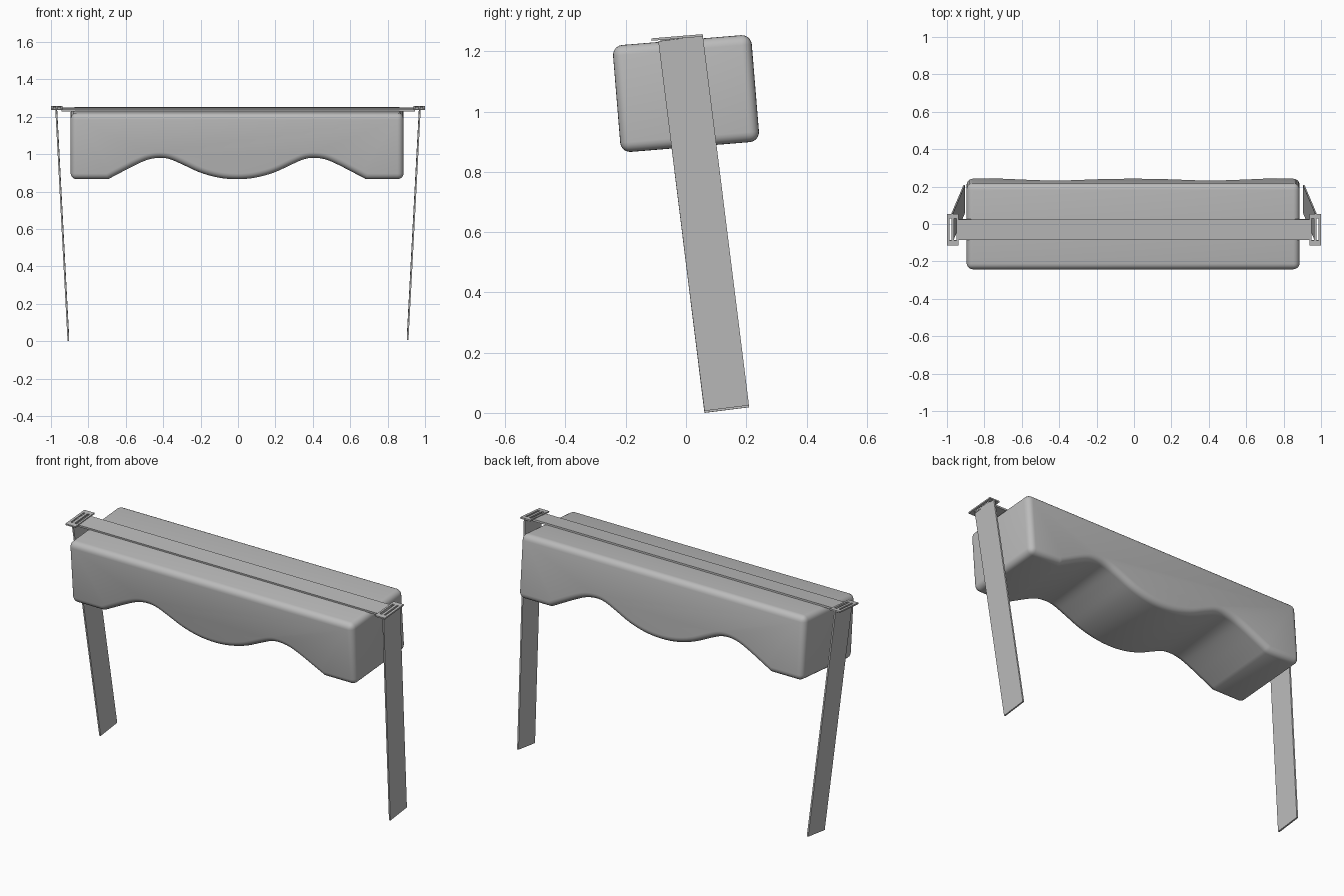
import bpy
import bmesh
import math
from mathutils import Matrix, Vector

old = bpy.data.objects.get("Cube")
if old:
    bpy.data.objects.remove(old, do_unlink=True)

grey = bpy.data.materials.new("plain_grey")
grey.use_nodes = True
colour = (0.5, 0.5, 0.5, 1)
grey.diffuse_color = colour
grey.node_tree.nodes["Principled BSDF"].inputs["Base Color"].default_value = colour

# Tilted frame shared by the pad, the top strap and the buckles
TILT = Matrix.Translation((0, 0, 1.06)) @ Matrix.Rotation(math.radians(4.7), 4, "X")


def finish(name, bm, matrix=None):
    bmesh.ops.recalc_face_normals(bm, faces=bm.faces)
    mesh = bpy.data.meshes.new(name)
    bm.to_mesh(mesh)
    bm.free()
    mesh.materials.append(grey)
    obj = bpy.data.objects.new(name, mesh)
    bpy.context.collection.objects.link(obj)
    if matrix:
        obj.matrix_world = matrix
    return obj


def add_box(bm, low, high):
    low, high = Vector(low), Vector(high)
    matrix = Matrix.Translation((low + high) / 2) @ Matrix.Diagonal((high - low).to_4d())
    matrix[3][3] = 1
    bmesh.ops.create_cube(bm, size=1, matrix=matrix)


def smooth_curve(points, steps):
    """Sample a smooth height curve through points, with flat ends at the centre."""
    slopes = [0]
    for a, b in zip(points, points[2:]):
        slopes.append((b[1] - a[1]) / (b[0] - a[0]))
    slopes.append((points[-1][1] - points[-2][1]) / (points[-1][0] - points[-2][0]))
    result = []
    for i in range(len(points) - 1):
        (x0, z0), (x1, z1) = points[i], points[i + 1]
        w = x1 - x0
        for s in range(steps):
            t = s / steps
            blend = t * t * (3 - 2 * t)
            z = z0 + (z1 - z0) * blend
            z += w * (slopes[i] * t * (1 - t) ** 2 - slopes[i + 1] * t * t * (1 - t))
            result.append((x0 + w * t, z))
    return result + [points[-1]]


# Pad: block with a wavy underside, rounded at its outer edges
HALF_X, HALF_Y, HALF_Z = 0.89, 0.231, 0.178
wave = smooth_curve([(0, 0), (0.1, 0.009), (0.2, 0.037), (0.3, 0.083), (0.36, 0.108),
                     (0.41, 0.115), (0.47, 0.107), (0.53, 0.083), (0.62, 0.037), (0.69, 0)], 4)
half = wave + [(HALF_X, 0), (HALF_X, 2 * HALF_Z)]
outline = [(-x, z) for x, z in reversed(half)] + half[1:]
bm = bmesh.new()
face = bm.faces.new([bm.verts.new((x, -HALF_Y, z - HALF_Z)) for x, z in outline])
extruded = bmesh.ops.extrude_face_region(bm, geom=[face])
moved = [v for v in extruded["geom"] if isinstance(v, bmesh.types.BMVert)]
bmesh.ops.translate(bm, verts=moved, vec=(0, 2 * HALF_Y, 0))
pad = finish("pad", bm, Matrix.Translation((-0.005, 0, 0)) @ TILT)
bevel = pad.modifiers.new("rounding", "BEVEL")
bevel.width = 0.033
bevel.segments = 5
bevel.limit_method = "ANGLE"
bevel.angle_limit = math.radians(40)
bevel.use_clamp_overlap = False
bpy.context.view_layer.objects.active = pad
pad.select_set(True)
bpy.ops.object.modifier_apply(modifier=bevel.name)
bpy.ops.object.shade_smooth_by_angle(angle=math.radians(35))

# Strap lying along the top of the pad
bm = bmesh.new()
add_box(bm, (-0.945, -0.07, 0.176), (0.945, 0.04, 0.187))
finish("top_strap", bm, TILT)

for side, name in ((1, "left"), (-1, "right")):
    # Buckle: frame with two slots
    bm = bmesh.new()
    for x0, x1 in ((0.937, 0.948), (0.962, 0.976), (0.986, 1.0)):
        a, b = sorted((side * x0, side * x1))
        add_box(bm, (a, -0.072, 0.184), (b, 0.044, 0.192))
    a, b = sorted((side * 0.937, side * 1.0))
    add_box(bm, (a, -0.1, 0.184), (b, -0.072, 0.192))
    add_box(bm, (a, 0.044, 0.184), (b, 0.07, 0.192))
    finish(name + "_buckle", bm, Matrix.Translation((0, 0.015 - 0.015, 0)) @ TILT)

    # Hanging strap: flat band leaning inward and backward
    top = Vector((side * 0.972, -0.018, 1.243))
    bottom = Vector((side * 0.907, 0.135, 0.0095 if side < 0 else 0.016))
    down = (bottom - top).normalized()
    across = Vector((0, -down.z, down.y)).normalized()
    out = across.cross(down)
    frame = Matrix((out, across, down)).transposed().to_4x4()
    bm = bmesh.new()
    add_box(bm, (-0.0045, -0.0745, 0), (0.0045, 0.0745, (bottom - top).length))
    finish(name + "_hanging_strap", bm, Matrix.Translation(top) @ frame)
